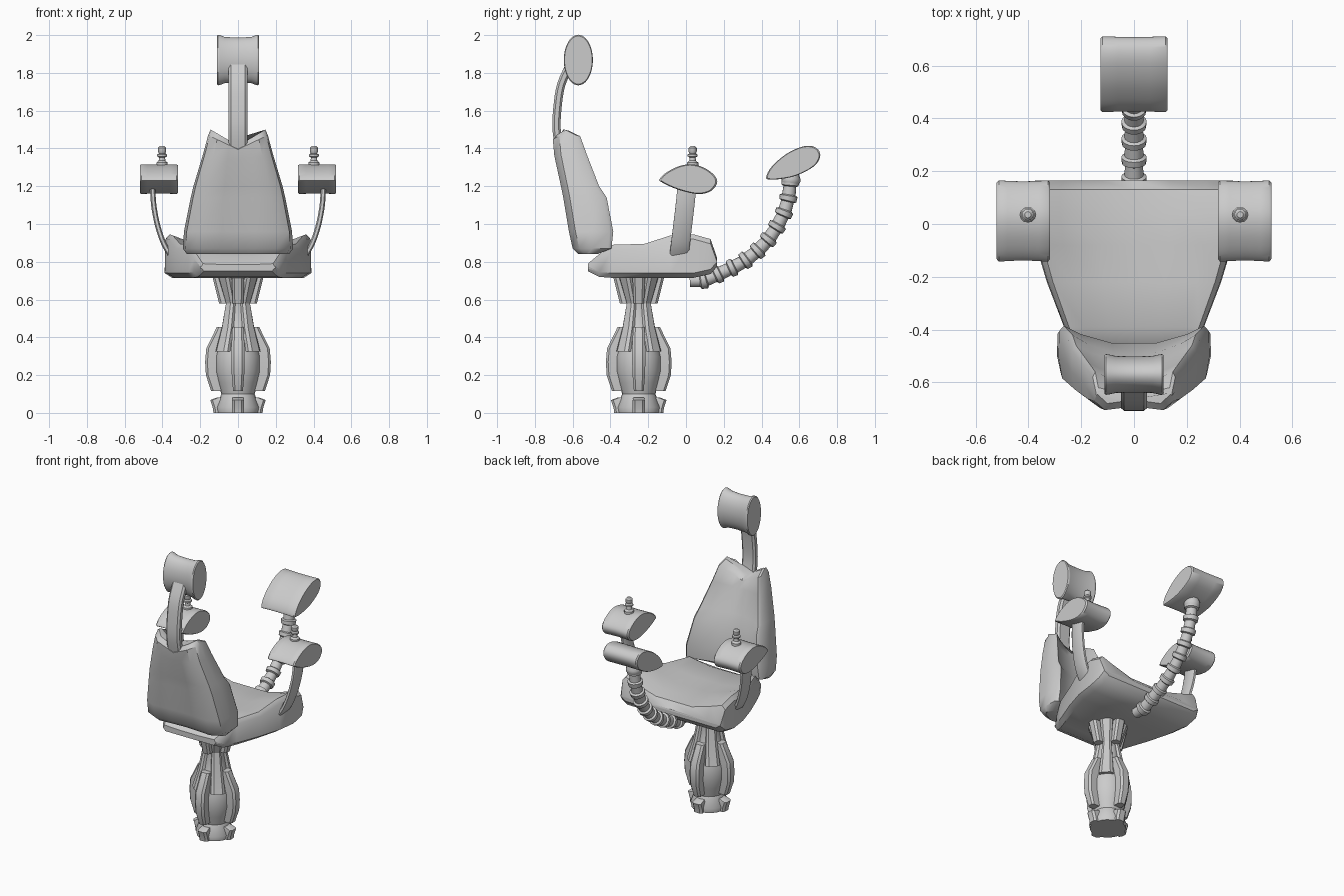
import bpy, bmesh, math
from mathutils import Vector, Matrix


def loft(name, rings, angle=35, matrix=None):
    """Skin a list of equal-length closed rings and cap both ends."""
    bm = bmesh.new()
    vs = [[bm.verts.new(p) for p in r] for r in rings]
    n = len(vs[0])
    for a, b in zip(vs, vs[1:]):
        for i in range(n):
            bm.faces.new((a[i], a[(i + 1) % n], b[(i + 1) % n], b[i]))
    bm.faces.new(vs[0])
    bm.faces.new(vs[-1])
    bmesh.ops.recalc_face_normals(bm, faces=bm.faces)
    me = bpy.data.meshes.new(name)
    bm.to_mesh(me)
    bm.free()
    ob = bpy.data.objects.new(name, me)
    bpy.context.collection.objects.link(ob)
    if matrix:
        ob.matrix_world = matrix
    bpy.ops.object.select_all(action='DESELECT')
    ob.select_set(True)
    bpy.context.view_layer.objects.active = ob
    bpy.ops.object.shade_smooth_by_angle(angle=math.radians(angle))
    return ob


def spline(pts, steps, closed=False):
    """Catmull-Rom interpolation through points."""
    P = [Vector(p) for p in pts]
    n = len(P)
    get = (lambda i: P[i % n]) if closed else (lambda i: P[min(max(i, 0), n - 1)])
    out = []
    for i in range(n if closed else n - 1):
        a, b, c, d = get(i - 1), get(i), get(i + 1), get(i + 2)
        for k in range(steps):
            t = k / steps
            out.append(0.5 * (2 * b + (c - a) * t + (2 * a - 5 * b + 4 * c - d) * t * t
                              + (3 * b - a - 3 * c + d) * t ** 3))
    return out if closed else out + [P[-1]]


def mirrored(half):
    """Complete a half ring that starts and ends on x = 0."""
    return half + [(-x, y, z) for x, y, z in reversed(half[1:-1])]


def lathe(name, profile, centre, sides=24):
    cx, cy = centre
    return loft(name, [[(cx + r * math.cos(2 * math.pi * i / sides),
                         cy + r * math.sin(2 * math.pi * i / sides), z)
                        for i in range(sides)] for r, z in profile])


def pad(name, profile, stations):
    """Cushion: a (y, z) outline swept along x with a scale at each station."""
    pts = spline(profile, 4, True)
    c = sum(pts, Vector((0, 0))) / len(pts)
    return loft(name, [[(x, *(c + (p - c) * s)) for p in pts] for x, s in stations], 40)


# Pedestal core
PY = -0.25
lathe("pedestal_core", [(0.11, 0), (0.115, 0.03), (0.088, 0.1), (0.105, 0.16), (0.12, 0.22),
                        (0.12, 0.3), (0.105, 0.36), (0.075, 0.46), (0.055, 0.58),
                        (0.07, 0.64), (0.1, 0.72)], (0, PY))

# Pedestal fins and neck panels: (z, inner radius, outer radius, half width)
fins = {
    "base_fin": (0, [(0, 0.08, 0.13, 0.032), (0.025, 0.08, 0.133, 0.032),
                     (0.068, 0.08, 0.147, 0.032), (0.082, 0.07, 0.11, 0.028)]),
    "body_fin": (0, [(0.115, 0.08, 0.142, 0.026), (0.2, 0.1, 0.17, 0.033), (0.27, 0.1, 0.174, 0.035),
                     (0.34, 0.08, 0.168, 0.035), (0.455, 0.05, 0.112, 0.03)]),
    "collar_fin": (0, [(0.58, 0.03, 0.1, 0.028), (0.64, 0.04, 0.115, 0.03), (0.72, 0.05, 0.135, 0.033)]),
    "neck_panel": (45, [(0.325, 0.07, 0.135, 0.045), (0.45, 0.04, 0.098, 0.036),
                        (0.58, 0.03, 0.073, 0.028), (0.72, 0.05, 0.12, 0.04)]),
}
for name, (offset, secs) in fins.items():
    rings = [[(ri, -w, z), (ro - 0.012, -w, z), (ro, -w * 0.6, z),
              (ro, w * 0.6, z), (ro - 0.012, w, z), (ri, w, z)] for z, ri, ro, w in secs]
    for k in range(4):
        loft(f"{name}_{k + 1}", rings, 25, Matrix.Translation((0, PY, 0))
             @ Matrix.Rotation(math.radians(offset + 90 * k), 4, 'Z'))

# Seat: (y, half width, bottom, top at edge, top at centre)
seat = [(-0.52, 0.2, 0.75, 0.79, 0.785), (-0.46, 0.235, 0.72, 0.84, 0.83),
        (-0.39, 0.265, 0.715, 0.89, 0.865), (-0.22, 0.33, 0.715, 0.895, 0.86),
        (-0.08, 0.372, 0.715, 0.94, 0.865), (0.04, 0.388, 0.715, 0.945, 0.86),
        (0.13, 0.388, 0.735, 0.92, 0.85), (0.165, 0.375, 0.775, 0.82, 0.81)]
loft("seat", [mirrored([(0, y, b), (w * 0.9, y, b), (w, y, b + 0.025), (w * 0.99, y, e - 0.025),
                        (w * 0.93, y, e), (w * 0.72, y, e * 0.6 + c * 0.4), (w * 0.35, y, c), (0, y, c)])
              for y, w, b, e, c in seat], 40)

# Backrest: (z, half width, back y, wing front y, centre front y, notch depth)
back = [(0.84, 0.27, -0.57, -0.47, -0.49, 0), (0.87, 0.292, -0.6, -0.395, -0.45, 0),
        (0.96, 0.286, -0.62, -0.385, -0.45, 0), (1.14, 0.25, -0.65, -0.42, -0.49, 0),
        (1.2, 0.236, -0.662, -0.46, -0.515, 0), (1.37, 0.185, -0.697, -0.525, -0.57, 0.03),
        (1.47, 0.158, -0.705, -0.56, -0.595, 0.075), (1.5, 0.145, -0.68, -0.62, -0.635, 0.085)]
rings = []
for z, w, yb, yf, yc, d in back:
    half = [(0, yb + 0.012), (0.3, yb + 0.008), (0.7, yb), (0.95, yb + 0.035), (1, (yb + yf) / 2),
            (0.99, yf - 0.02), (0.93, yf), (0.7, yf * 0.5 + yc * 0.5), (0.3, yc), (0, yc)]
    rings.append(mirrored([(x * w, y, z - d * (1 - x)) for x, y in half]))
loft("backrest", rings, 40)


def strap(name, centre_line, half_w, half_t, side_axis):
    """Flat bar with chamfered edges following a path."""
    path = spline(centre_line, 4)
    s = Vector(side_axis)
    rings = []
    for i, p in enumerate(path):
        t = (path[min(i + 1, len(path) - 1)] - path[max(i - 1, 0)]).normalized()
        n = t.cross(s).normalized()
        rings.append([p + s * half_w * a + n * half_t * b for a, b in
                      [(-1, -0.5), (-0.75, -1), (0.75, -1), (1, -0.5),
                       (1, 0.5), (0.75, 1), (-0.75, 1), (-1, 0.5)]])
    return loft(name, rings, 30)


# Headrest and its stem
strap("headrest_stem", [(0, -0.665, 1.38), (0, -0.685, 1.5), (0, -0.68, 1.62),
                        (0, -0.66, 1.74), (0, -0.61, 1.85)], 0.05, 0.022, (1, 0, 0))
oval = [(-0.57 + 0.077 * math.cos(a), 1.868 + 0.134 * math.sin(a))
        for a in [math.pi * k / 6 for k in range(12)]]
pad("headrest", oval, [(-0.112, 0.95), (-0.106, 1), (-0.095, 0.985), (-0.07, 0.91), (0, 0.885),
                       (0.07, 0.91), (0.095, 0.985), (0.106, 1), (0.112, 0.95)])

# Armrests with curved supports and control knobs
arm_outline = [(-0.14, 1.238), (-0.1, 1.275), (-0.03, 1.308), (0.04, 1.315), (0.11, 1.29), (0.16, 1.245),
               (0.16, 1.205), (0.12, 1.168), (0.05, 1.16), (-0.05, 1.185), (-0.13, 1.222)]
for side, s in (("left", -1), ("right", 1)):
    pad(side + "_armrest", arm_outline,
        [(s * x, k) for x, k in [(0.318, 0.94), (0.326, 1), (0.36, 0.985), (0.42, 0.97),
                                 (0.48, 0.985), (0.512, 1), (0.52, 0.94)]])
    strap(side + "_arm_support", [(s * 0.452, 0.005, 1.2), (s * 0.446, -0.005, 1.1),
                                  (s * 0.425, -0.018, 0.99), (s * 0.39, -0.03, 0.89),
                                  (s * 0.345, -0.038, 0.82)], 0.05, 0.014, (0, 1, 0))
    lathe(side + "_control_knob", [(0.03, 1.295), (0.03, 1.325), (0.018, 1.335), (0.016, 1.352),
                                   (0.026, 1.358), (0.026, 1.368), (0.017, 1.374), (0.022, 1.384),
                                   (0.022, 1.402), (0.012, 1.412)], (s * 0.402, 0.035), 12)

# Segmented footrest hose: tube path with a raised ring at regular distances
path = spline([(0, 0.02, 0.7), (0, 0.1, 0.705), (0, 0.2, 0.748), (0, 0.31, 0.805), (0, 0.42, 0.9),
               (0, 0.5, 1.02), (0, 0.54, 1.13), (0, 0.555, 1.26)], 30)
rings, dist = [], 0
spacing, next_ring = 0.082, 0.075
bumps = [(-0.022, 0.034), (-0.016, 0.046), (0.01, 0.048), (0.016, 0.036)]
wanted = []
while next_ring < 0.84:
    wanted += [(next_ring + o, r) for o, r in bumps]
    next_ring += spacing
wanted = [(0, 0.034)] + wanted
for i in range(1, len(path)):
    seg = path[i] - path[i - 1]
    while wanted and dist + seg.length >= wanted[0][0]:
        d, r = wanted.pop(0)
        p = path[i - 1] + seg * ((d - dist) / seg.length)
        n = seg.normalized().cross(Vector((1, 0, 0)))
        rings.append([p + r * (Vector((1, 0, 0)) * math.cos(a) + n * math.sin(a))
                      for a in [math.pi * k / 8 for k in range(16)]])
    dist += seg.length
rings.append([p + (path[-1] - rings[-1][0] + Vector((0.036, 0, 0))) for p in rings[-1]])
loft("footrest_hose", rings, 40)
lathe("footrest_collar", [(0.035, 1.2), (0.05, 1.222), (0.05, 1.24), (0.04, 1.27)], (0, 0.555), 16)

# Footrest pad
pad("footrest", [(0.425, 1.252), (0.455, 1.305), (0.53, 1.37), (0.61, 1.408), (0.67, 1.412),
                 (0.706, 1.385), (0.707, 1.345), (0.67, 1.3), (0.58, 1.255), (0.49, 1.237), (0.435, 1.236)],
    [(-0.127, 0.95), (-0.12, 1), (-0.06, 0.985), (0, 0.98), (0.06, 0.985), (0.12, 1), (0.127, 0.95)])
